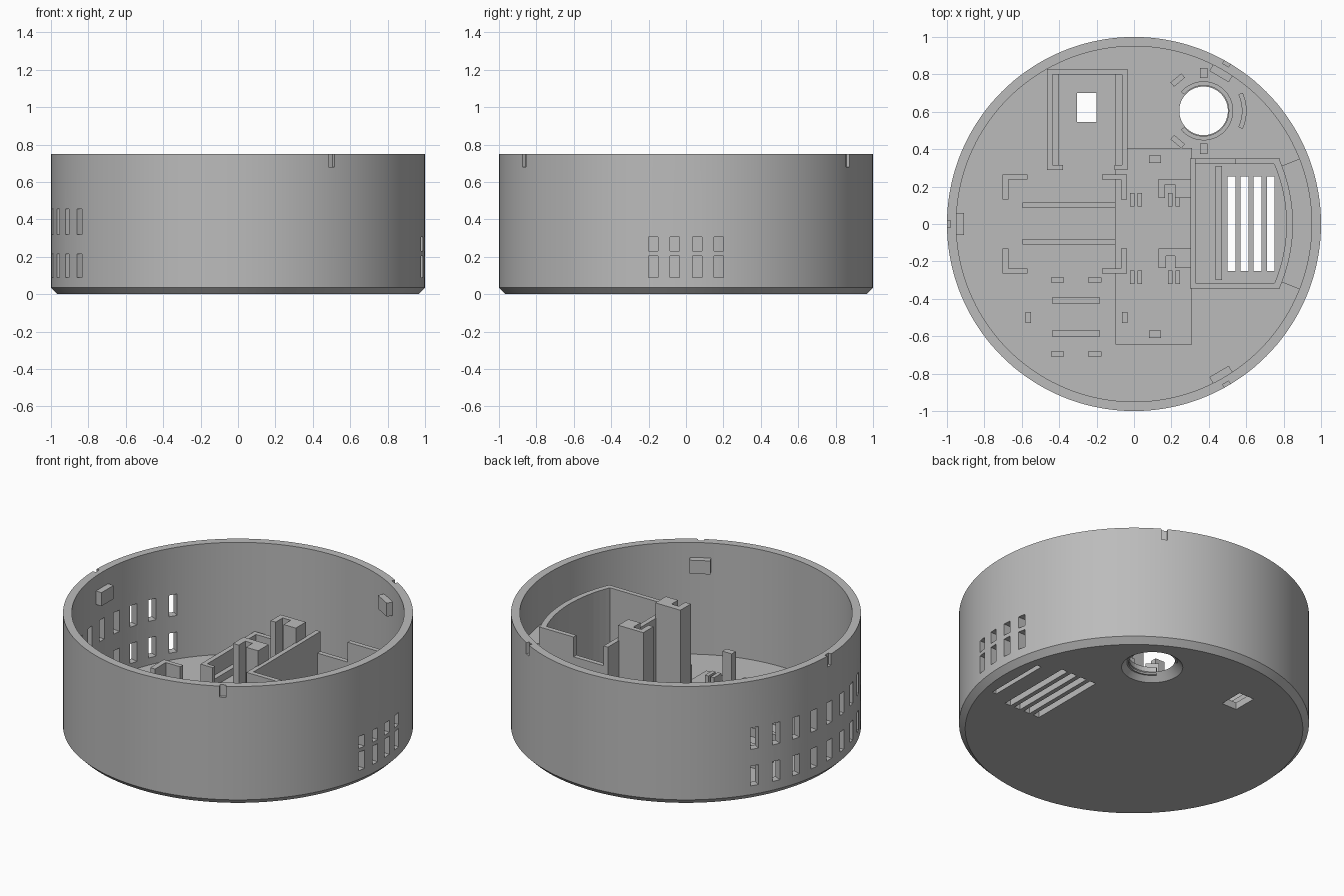
import bpy, bmesh
from math import radians, sin, cos
from mathutils import Matrix

if "Cube" in bpy.data.objects:
    bpy.data.objects.remove(bpy.data.objects["Cube"])

grey = bpy.data.materials.new("Plain grey")
grey.use_nodes = True
grey.diffuse_color = (0.5, 0.5, 0.5, 1)
grey.node_tree.nodes["Principled BSDF"].inputs["Base Color"].default_value = (0.5, 0.5, 0.5, 1)

FLOOR = 0.045
BASE = 0.03     # parts start slightly inside the floor


def finish(name, bm):
    bmesh.ops.recalc_face_normals(bm, faces=bm.faces)
    mesh = bpy.data.meshes.new(name)
    bm.to_mesh(mesh)
    bm.free()
    mesh.materials.append(grey)
    ob = bpy.data.objects.new(name, mesh)
    bpy.context.collection.objects.link(ob)
    return ob


def add_box(bm, x0, x1, y0, y1, z0, z1, turn=0, about=(0, 0)):
    place = (Matrix.Translation((*about, 0)) @ Matrix.Rotation(radians(turn), 4, 'Z')
             @ Matrix.Translation(((x0 + x1) / 2, (y0 + y1) / 2, (z0 + z1) / 2))
             @ Matrix.Diagonal((x1 - x0, y1 - y0, z1 - z0, 1)))
    bmesh.ops.create_cube(bm, size=1, matrix=place)


def boxes(name, rects, top, bottom=BASE):
    bm = bmesh.new()
    for r in rects:
        add_box(bm, *r, bottom, top)
    return finish(name, bm)


def add_sector(bm, r0, r1, a0, a1, z0, z1, about=(0, 0), steps=16):
    angles = [radians(a0 + (a1 - a0) * i / steps) for i in range(steps + 1)]
    ring = [(r1, a) for a in angles] + [(r0, a) for a in reversed(angles)]
    verts = [bm.verts.new((about[0] + r * cos(a), about[1] + r * sin(a), z0)) for r, a in ring]
    face = bm.faces.new(verts)
    out = bmesh.ops.extrude_face_region(bm, geom=[face])
    top = [v for v in out["geom"] if isinstance(v, bmesh.types.BMVert)]
    bmesh.ops.translate(bm, verts=top, vec=(0, 0, z1 - z0))


# Round shell: profile turned about z
bm = bmesh.new()
profile = [(0, 0), (0.965, 0), (1, 0.035), (1, 0.75), (0.95, 0.75), (0.95, FLOOR), (0, FLOOR)]
pts = [bm.verts.new((r, 0, z)) for r, z in profile]
edges = [bm.edges.new(p) for p in zip(pts, pts[1:])]
bmesh.ops.spin(bm, geom=pts + edges, cent=(0, 0, 0), axis=(0, 0, 1), angle=radians(360), steps=144)
bmesh.ops.remove_doubles(bm, verts=bm.verts, dist=0.0001)
shell = finish("shell", bm)

# Cutters: side vents, rim notches, floor vents, window and round hole
bm = bmesh.new()
for i in range(9):
    for z0, z1 in ((0.09, 0.215), (0.32, 0.455)):
        add_box(bm, 0.9, 1.1, -0.025, 0.025, z0, z1, 148 + 8 * i)
for y in (-0.175, -0.06, 0.06, 0.175):
    for z0, z1 in ((0.09, 0.205), (0.23, 0.305)):
        add_box(bm, 0.88, 1.1, y - 0.025, y + 0.025, z0, z1)
for turn in (60, 180, 300):
    add_box(bm, 0.98, 1.1, -0.018, 0.018, 0.68, 0.8, turn)
for i in range(4):
    x = 0.5 + 0.07 * i
    add_box(bm, x, x + 0.042, -0.25, 0.255, -0.1, 0.08)
add_box(bm, 0.86, 0.89, -0.2, 0.2, -0.1, 0.08)
add_box(bm, -0.305, -0.2, 0.545, 0.7, -0.1, 0.1)
bmesh.ops.create_cone(bm, cap_ends=True, segments=64, radius1=0.185, radius2=0.12, depth=0.065,
                      matrix=Matrix.Translation((0.372, 0.605, 0.0225)))
cutter = finish("opening_cutter", bm)
cutter.hide_render = True
mod = shell.modifiers.new("openings", 'BOOLEAN')
mod.operation = 'DIFFERENCE'
mod.solver = 'EXACT'
mod.object = cutter
bpy.context.view_layer.objects.active = shell
shell.select_set(True)
bpy.ops.object.modifier_apply(modifier=mod.name)
bpy.data.objects.remove(cutter)
bpy.ops.object.shade_smooth_by_angle(angle=radians(25))

# Lid catches inside the wall
bm = bmesh.new()
for turn in (60, 180, 300):
    add_box(bm, 0.91, 0.96, -0.06, 0.06, 0.57, 0.655, turn)
finish("lid_catches", bm)

# Raised circuit board bed
boxes("board_bed", [(-0.1, 0.31, -0.645, 0.405)], 0.055)

# Vented compartment with one lowered wall section
boxes("compartment_walls", [(0.3, 0.33, -0.345, 0.35), (0.32, 0.78, -0.345, -0.315),
                            (0.54, 0.78, 0.32, 0.35)], 0.585)
boxes("compartment_low_wall", [(0.325, 0.545, 0.32, 0.35)], 0.46)
boxes("compartment_ledge", [(0.435, 0.47, -0.3, 0.31)], 0.15)
bm = bmesh.new()
add_sector(bm, 0.815, 0.85, -23.5, 23.5, BASE, 0.585)
finish("compartment_curved_wall", bm)
bm = bmesh.new()
add_sector(bm, 0.84, 0.96, -21.5, 21.5, 0.31, 0.46)
finish("compartment_shelf", bm)

# Tall channel posts beside the compartment
boxes("rear_post", [(0.13, 0.165, 0.14, 0.24), (0.16, 0.225, 0.21, 0.24),
                    (0.22, 0.305, 0.14, 0.24)], 0.68)
boxes("front_post", [(0.13, 0.17, -0.235, -0.13), (0.165, 0.225, -0.17, -0.13),
                     (0.22, 0.305, -0.235, -0.13)], 0.68)

# Open tray around the floor window
boxes("tray_walls", [(-0.465, -0.435, 0.29, 0.83), (-0.065, -0.035, 0.29, 0.83),
                     (-0.44, -0.06, 0.8, 0.83), (-0.44, -0.38, 0.29, 0.315),
                     (-0.105, -0.06, 0.29, 0.315)], 0.19)
boxes("tray_ledges", [(-0.44, -0.405, 0.31, 0.805), (-0.1, -0.06, 0.31, 0.805)], 0.09)

# Corner brackets, mirrored about the middle of the module
rects = []
for sx in (-1, 1):
    for sy in (-1, 1):
        def span(c, s, a, b):
            return sorted((c + s * a, c + s * b))
        rects.append((*span(-0.37, sx, 0.3, 0.333), *span(0, sy, 0.13, 0.265)))
        rects.append((*span(-0.37, sx, 0.2, 0.305), *span(0, sy, 0.237, 0.265)))
boxes("corner_brackets", rects, 0.165)

# Support rails
boxes("long_rails", [(-0.595, -0.1, y - 0.015, y + 0.015) for y in (0.1, -0.095)], 0.1)
boxes("short_rails", [(-0.435, -0.185, y - 0.019, y + 0.019) for y in (-0.41, -0.585)], 0.1)

# Snap clips
boxes("module_clips", [(x - 0.035, x + 0.035, y - 0.014, y + 0.014)
                       for x in (-0.41, -0.21) for y in (-0.3, -0.695)]
      + [(x - 0.014, x + 0.014, -0.53, -0.47) for x in (-0.565, -0.05)], 0.15)
boxes("board_clips", [(0.08, 0.145, y - 0.02, y + 0.02) for y in (0.345, -0.59)], 0.25)
boxes("board_pins", [(x + d, x + d + 0.024, y - 0.036, y + 0.036)
                     for x in (0.01, 0.215) for y in (0.13, -0.285) for d in (-0.032, 0.008)], 0.25)

# Broken rim and clips around the round hole
CENTRE = (0.372, 0.605)
bm = bmesh.new()
add_sector(bm, 0.135, 0.158, -140, 140, BASE, 0.08, CENTRE, 40)
add_sector(bm, 0.205, 0.23, -25, 25, BASE, 0.14, CENTRE)
for turn in (90, 130, 230, 270):
    add_box(bm, 0.175, 0.23, -0.02, 0.02, BASE, 0.14, turn, CENTRE) if turn in (90, 270) else \
        add_box(bm, 0.2, 0.23, -0.038, 0.038, BASE, 0.14, turn, CENTRE)
finish("round_hole_holder", bm)
